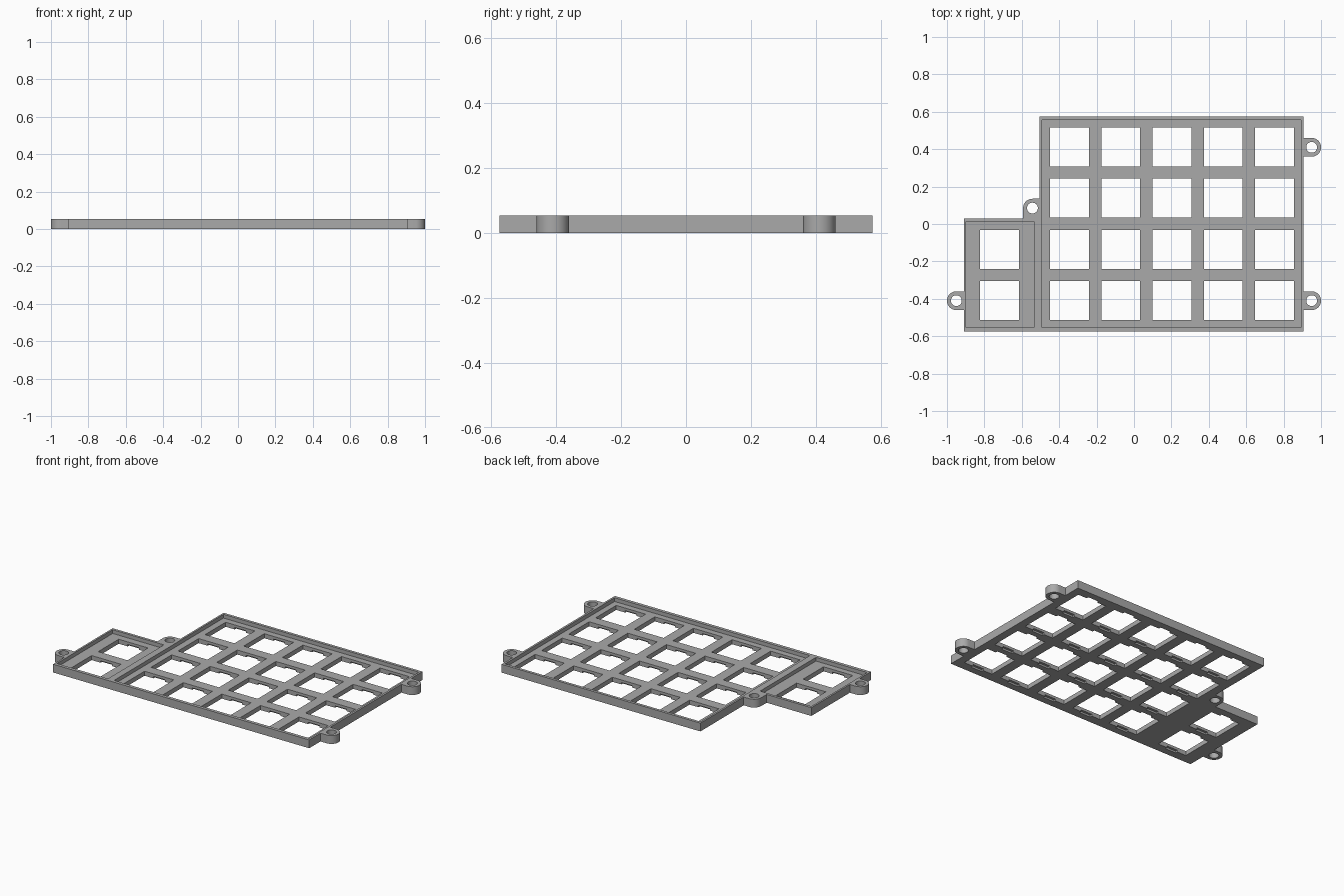
import bpy, bmesh
from math import pi, cos, sin

cube = bpy.data.objects.get("Cube")
if cube:
    bpy.data.objects.remove(cube)

HEIGHT, FLOOR = 0.053, 0.029
PITCH, HOLE = 0.274, 0.208
LUG_R, BORE_R = 0.05, 0.029

grey = bpy.data.materials.new("plate_grey")
grey.use_nodes = True
colour = (0.40, 0.40, 0.40, 1)
grey.diffuse_color = colour
grey.node_tree.nodes["Principled BSDF"].inputs["Base Color"].default_value = colour


def prisms(name, outlines, z0, z1):
    """One object made of upright prisms, one per outline."""
    bm = bmesh.new()
    for outline in outlines:
        face = bm.faces.new([bm.verts.new((x, y, z0)) for x, y in outline])
        out = bmesh.ops.extrude_face_region(bm, geom=[face])["geom"]
        tops = [v for v in out if isinstance(v, bmesh.types.BMVert)]
        bmesh.ops.translate(bm, verts=tops, vec=(0, 0, z1 - z0))
    bmesh.ops.recalc_face_normals(bm, faces=bm.faces)
    mesh = bpy.data.meshes.new(name)
    bm.to_mesh(mesh)
    bm.free()
    mesh.materials.append(grey)
    obj = bpy.data.objects.new(name, mesh)
    bpy.context.collection.objects.link(obj)
    return obj


def rect(x0, x1, y0, y1):
    return [(x0, y0), (x1, y0), (x1, y1), (x0, y1)]


def box(x, y, w, h):
    return rect(x - w / 2, x + w / 2, y - h / 2, y + h / 2)


def arc(x, y, r, a0, a1, n):
    angles = [a0 + (a1 - a0) * i / n for i in range(n + 1)]
    return [(x + r * cos(a), y + r * sin(a)) for a in angles]


def combine(target, other, operation):
    """Apply a boolean and discard the helper."""
    mod = target.modifiers.new(operation, "BOOLEAN")
    mod.operation, mod.object, mod.solver = operation, other, "EXACT"
    bpy.context.view_layer.objects.active = target
    bpy.ops.object.modifier_apply(modifier=mod.name)
    bpy.data.objects.remove(other)


# Stepped body: large key field plus a short side column
plate = prisms("key_plate", [[(-0.91, -0.574), (0.907, -0.574), (0.907, 0.574),
                              (-0.504, 0.574), (-0.504, 0.03), (-0.91, 0.03)]], 0, HEIGHT)

# Screw lugs: three on the sides, one in the inner corner
side_lugs = [(0.95, 0.41, 1), (0.95, -0.41, 1), (-0.95, -0.41, -1)]
corner = (-0.543, 0.085)
lugs = []
for x, y, s in side_lugs:
    root = s * 0.9
    lugs.append([(root, y - s * LUG_R)] + arc(x, y, LUG_R, -s * pi / 2, -s * pi / 2 + pi, 24)
                + [(root, y + s * LUG_R)] if s > 0 else
                [(root, y + LUG_R)] + arc(x, y, LUG_R, pi / 2, 3 * pi / 2, 24)
                + [(root, y - LUG_R)])
lugs.append([(-0.5, corner[1] + LUG_R)] + arc(*corner, LUG_R, pi / 2, pi, 12)
            + [(corner[0] - LUG_R, 0.025), (-0.5, 0.025)])
combine(plate, prisms("lugs", lugs, 0, HEIGHT), "UNION")

# Recessed floors inside the raised rim
recesses = [rect(-0.492, 0.894, -0.553, 0.556), rect(-0.898, -0.535, -0.553, 0.013)]
combine(plate, prisms("recesses", recesses, FLOOR, 0.2), "DIFFERENCE")

# Square key openings, with clip notches cut from below
keys = [(-0.345 + PITCH * c, 0.412 - PITCH * r) for c in range(5) for r in range(4)]
keys += [(-0.72, 0.412 - PITCH * r) for r in (2, 3)]
combine(plate, prisms("openings", [box(x, y, HOLE, HOLE) for x, y in keys], -0.1, 0.2), "DIFFERENCE")
notches = [box(x, y, 0.08, HOLE + 0.03) for x, y in keys]
combine(plate, prisms("notches", notches, -0.1, 0.012), "DIFFERENCE")

# Screw bores
centres = [(x, y) for x, y, s in side_lugs] + [corner]
bores = [arc(x, y, BORE_R, 0, 2 * pi * 31 / 32, 31) for x, y in centres]
combine(plate, prisms("bores", bores, -0.1, 0.2), "DIFFERENCE")

plate.select_set(True)
bpy.ops.object.shade_smooth_by_angle()
